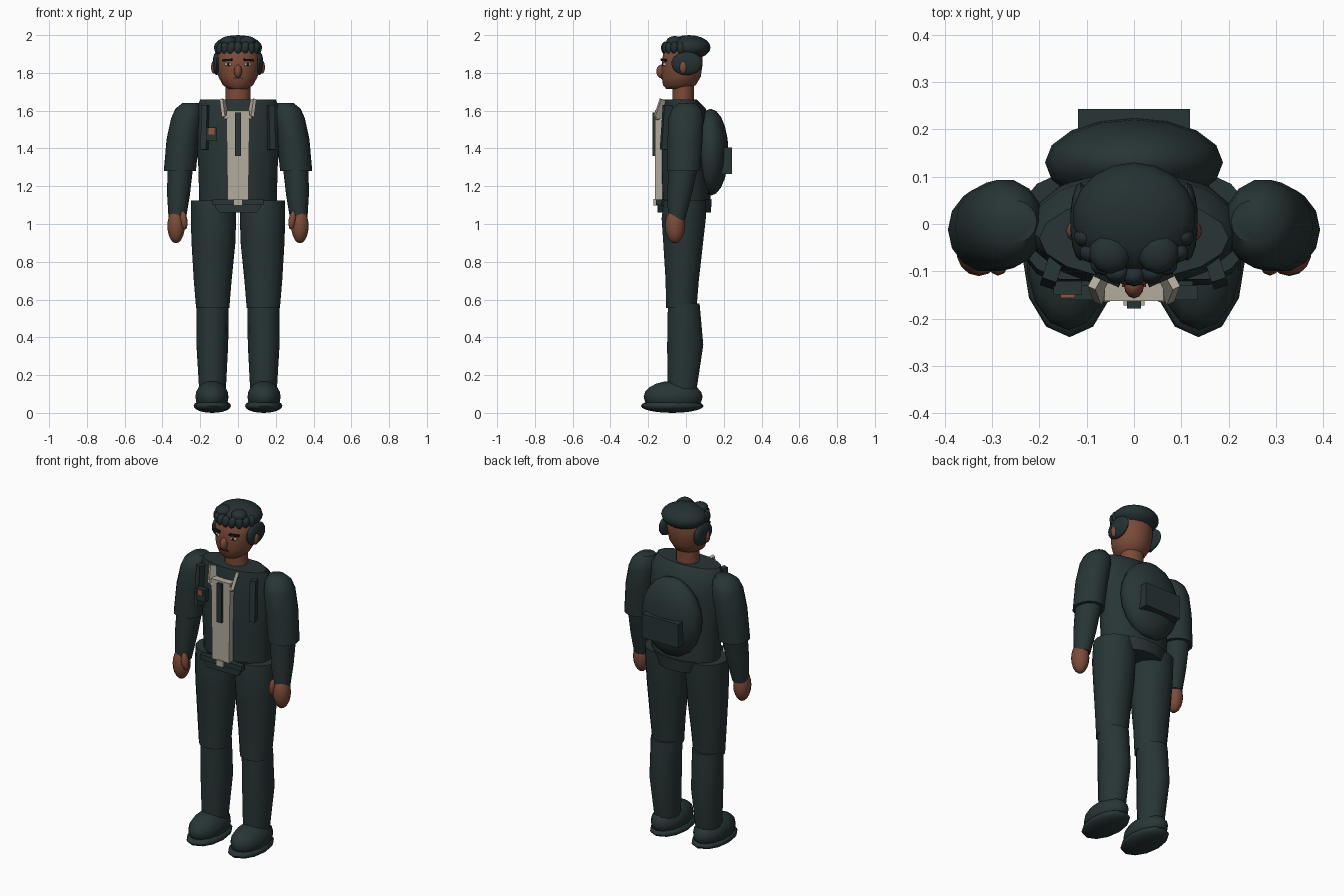
import bpy, bmesh, math
from mathutils import Matrix, Vector, Euler

if "Cube" in bpy.data.objects:
    bpy.data.objects.remove(bpy.data.objects["Cube"], do_unlink=True)


def material(name, r, g, b):
    mat = bpy.data.materials.new(name)
    mat.use_nodes = True
    mat.diffuse_color = (r, g, b, 1)
    bsdf = next(n for n in mat.node_tree.nodes if n.type == "BSDF_PRINCIPLED")
    bsdf.inputs["Base Color"].default_value = (r, g, b, 1)
    return mat


CLOTH = material("dark_cloth", .021, .035, .036)
HAIR = material("dark_hair", .018, .03, .032)
SKIN = material("brown_skin", .2, .07, .04)
SHIRT = material("beige_shirt", .45, .41, .34)
PATCH = material("orange_patch", .3, .09, .045)
WHITE = material("eye_white", .6, .58, .52)
BLACK = material("black_detail", .008, .008, .008)
LIP = material("dark_lip", .1, .03, .02)


def finish(name, bm, mat, angle=42):
    bmesh.ops.recalc_face_normals(bm, faces=bm.faces)
    mesh = bpy.data.meshes.new(name)
    bm.to_mesh(mesh)
    bm.free()
    mesh.materials.append(mat)
    for poly in mesh.polygons:
        poly.use_smooth = True
    mesh.set_sharp_from_angle(angle=math.radians(angle))
    obj = bpy.data.objects.new(name, mesh)
    bpy.context.collection.objects.link(obj)
    return obj


def placed(loc, size, rot):
    turn = Euler([math.radians(a) for a in rot]).to_matrix().to_4x4()
    return Matrix.Translation(loc) @ turn @ Matrix.Diagonal((*size, 1))


def ball(name, loc, radii, mat, rot=(0, 0, 0), segments=14):
    bm = bmesh.new()
    bmesh.ops.create_uvsphere(bm, u_segments=segments, v_segments=10, radius=1,
                              matrix=placed(loc, radii, rot))
    return finish(name, bm, mat, 60)


def box(name, loc, size, mat, rot=(0, 0, 0)):
    bm = bmesh.new()
    bmesh.ops.create_cube(bm, size=1, matrix=placed(loc, size, rot))
    return finish(name, bm, mat, 30)


def loft(name, rings, mat, side=1, sides=14):
    """Skin elliptical rings given as (z, centre x, centre y, radius x, radius y)."""
    bm = bmesh.new()
    loops = []
    for z, cx, cy, rx, ry in rings:
        angles = [math.tau * i / sides for i in range(sides)]
        loops.append([bm.verts.new((side * (cx + rx * math.cos(a)), cy + ry * math.sin(a), z))
                      for a in angles])
    for low, high in zip(loops, loops[1:]):
        for i in range(sides):
            j = (i + 1) % sides
            bm.faces.new((low[i], low[j], high[j], high[i]))
    bm.faces.new(loops[0])
    bm.faces.new(loops[-1])
    return finish(name, bm, mat)


def slab(name, outline, front, back, mat):
    """Extrude an x-z outline from front to back."""
    bm = bmesh.new()
    face = bm.faces.new([bm.verts.new((x, front, z)) for x, z in outline])
    new = bmesh.ops.extrude_face_region(bm, geom=[face])["geom"]
    verts = [v for v in new if isinstance(v, bmesh.types.BMVert)]
    bmesh.ops.translate(bm, verts=verts, vec=Vector((0, back - front, 0)))
    return finish(name, bm, mat, 30)


# Torso and hips
loft("jacket", [(1.11, 0, 0, .205, .13), (1.3, 0, -.005, .21, .13),
                (1.5, 0, -.01, .225, .125), (1.61, 0, -.01, .22, .115),
                (1.66, 0, -.03, .2, .085)], CLOTH, sides=16)
loft("hips", [(1.06, 0, 0, .16, .135), (1.13, 0, 0, .2, .14)], CLOTH)
loft("neck", [(1.63, 0, -.015, .066, .058), (1.75, 0, -.015, .066, .058)], SKIN)

# Shirt front, tie and belt
slab("shirt_front", [(-.055, 1.13), (.055, 1.13), (.062, 1.6), (-.062, 1.6)],
     -.163, -.09, SHIRT)
box("tie", (0, -.168, 1.475), (.03, .02, .23), CLOTH)
box("belt", (0, -.145, 1.115), (.27, .03, .03), CLOTH)
slab("belt_pouch", [(-.1, 1.06), (.1, 1.06), (.125, 1.1), (-.125, 1.1)], -.15, -.1, CLOTH)
box("belt_buckle", (0, -.16, 1.115), (.045, .025, .035), SHIRT)

# Chest pouch with patch
box("chest_pouch", (-.14, -.135, 1.475), (.06, .03, .07), CLOTH)
box("chest_patch", (-.14, -.152, 1.49), (.03, .008, .034), PATCH)

# Backpack
ball("backpack", (0, .13, 1.38), (.188, .095, .23), CLOTH, segments=16)
box("backpack_pocket", (0, .2, 1.335), (.236, .085, .14), CLOTH)

# Head and face
loft("head", [(1.715, 0, -.045, .05, .06), (1.735, 0, -.035, .08, .088),
              (1.78, 0, -.025, .104, .105), (1.85, 0, -.02, .115, .11),
              (1.92, 0, -.015, .11, .105), (1.96, 0, -.005, .07, .07)], SKIN, sides=18)
ball("nose", (0, -.13, 1.808), (.021, .027, .036), SKIN, segments=12)
box("mouth", (0, -.129, 1.772), (.05, .009, .007), LIP)

# Hair
ball("hair_cap", (0, .015, 1.935), (.13, .115, .065), HAIR, segments=18)
for i in range(9):
    angle = math.radians(-90 + (i - 4) * 20)
    ball("fringe_curl", (.105 * math.cos(angle), -.01 + .1 * math.sin(angle), 1.932),
         (.024, .022, .034), HAIR, rot=(0, 14 * (i % 2), 0), segments=10)
ball("hair_curl", (-.05, -.06, 1.965), (.045, .045, .03), HAIR, segments=10)
ball("hair_curl", (.05, -.06, 1.965), (.045, .045, .03), HAIR, segments=10)

for side, label in ((1, "left"), (-1, "right")):
    # Face sides
    ball(label + "_side_hair", (side * .113, .005, 1.85), (.022, .083, .062), HAIR)
    ball(label + "_ear", (side * .127, -.015, 1.83), (.016, .02, .034), SKIN)
    ball(label + "_eye", (side * .05, -.113, 1.845), (.02, .011, .009), WHITE, (0, 0, side * 22))
    ball(label + "_iris", (side * .05, -.121, 1.845), (.008, .005, .008), BLACK)
    box(label + "_eyebrow", (side * .056, -.117, 1.868), (.056, .012, .011), BLACK,
        (0, side * 4, side * 24))

    # Collar and shoulder strap
    box(label + "_collar", (side * .073, -.132, 1.61), (.018, .045, .1), SHIRT,
        (-14, side * 15, side * 25))
    ball(label + "_collar_tip", (side * .06, -.15, 1.565), (.018, .016, .014), SHIRT)
    box(label + "_strap", (side * .173, -.1, 1.51), (.032, .055, .235), CLOTH, (-4, 0, side * 18))

    # Arm
    loft(label + "_sleeve", [(1.28, .308, -.012, .085, .09), (1.45, .292, -.005, .086, .095),
                             (1.56, .272, 0, .082, .095), (1.61, .262, .002, .07, .078),
                             (1.64, .25, .005, .045, .045)], CLOTH, side)
    loft(label + "_forearm", [(1.02, .322, -.05, .045, .045), (1.15, .315, -.035, .06, .066),
                              (1.3, .306, -.015, .068, .08)], CLOTH, side)
    ball(label + "_hand", (side * .328, -.058, .99), (.047, .052, .092), SKIN)
    ball(label + "_thumb", (side * .287, -.085, 1.02), (.02, .024, .05), SKIN,
         (0, side * 8, 0), 10)

    # Leg
    loft(label + "_thigh", [(.555, .134, -.025, .088, .083), (.7, .134, -.02, .1, .09),
                            (.9, .13, -.015, .116, .108), (1.03, .13, -.012, .12, .12),
                            (1.125, .13, -.005, .12, .115)], CLOTH, side)
    loft(label + "_shin", [(.11, .135, -.022, .07, .078), (.36, .136, -.004, .084, .098),
                           (.58, .135, -.012, .086, .086)], CLOTH, side)

    # Shoe
    ball(label + "_shoe", (side * .138, -.068, .085), (.09, .156, .085), CLOTH)
    ball(label + "_sole", (side * .136, -.073, .037), (.099, .166, .037), CLOTH,
         segments=12)
